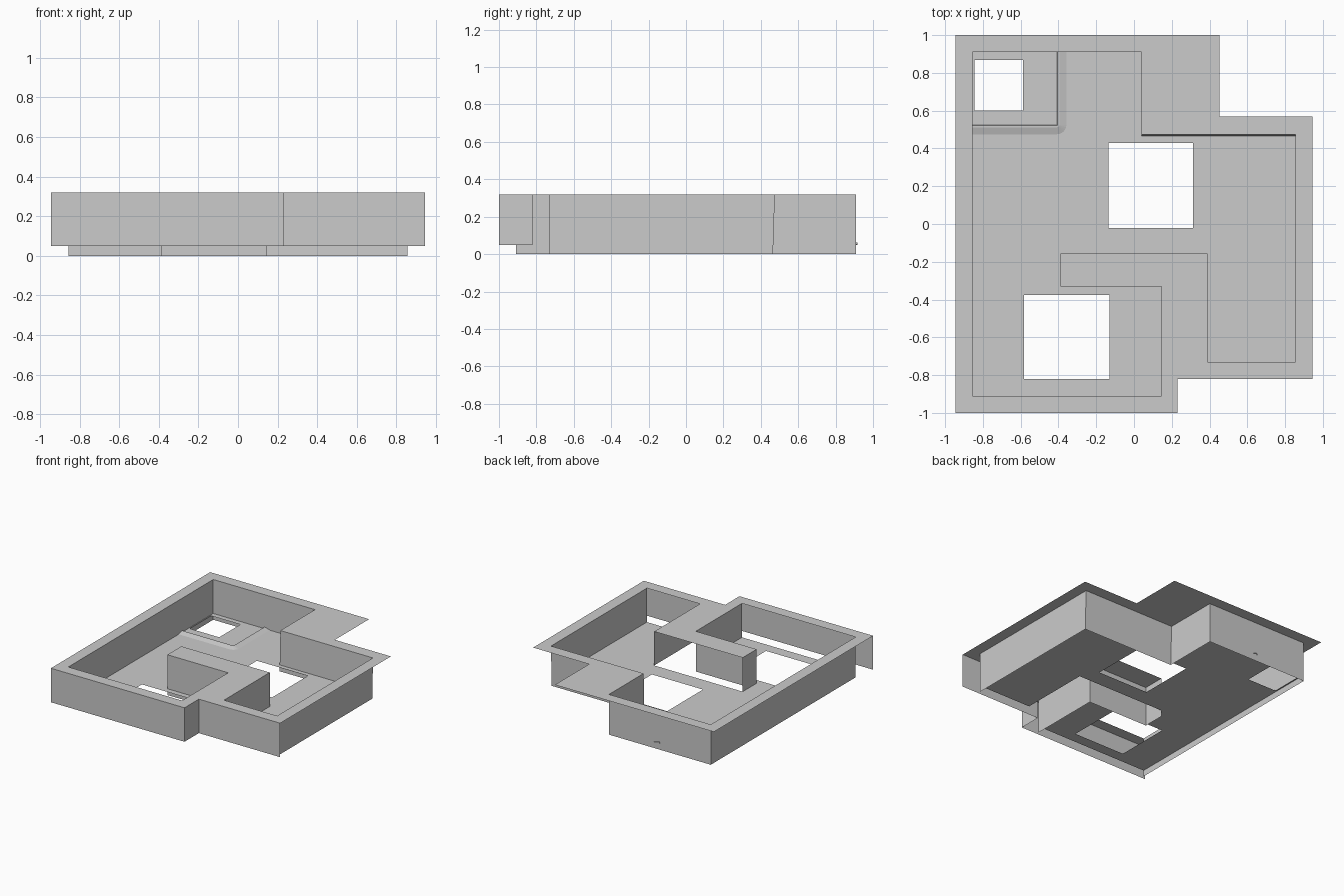
import bpy, bmesh, math

cube = bpy.data.objects.get("Cube")
if cube:
    bpy.data.objects.remove(cube, do_unlink=True)

grey = bpy.data.materials.new("plain_grey")
grey.use_nodes = True
colour = (0.6, 0.6, 0.6, 1)
grey.diffuse_color = colour
grey.node_tree.nodes["Principled BSDF"].inputs["Base Color"].default_value = colour

TOP, FLOOR, CURB = 0.32, 0.05, 0.062
STEP = 0.475


def finish(name, bm):
    mesh = bpy.data.meshes.new(name)
    bm.to_mesh(mesh)
    bm.free()
    mesh.materials.append(grey)
    obj = bpy.data.objects.new(name, mesh)
    bpy.context.collection.objects.link(obj)


def sheet(name, loops, z):
    """Flat sheet: first loop is the outline, the others are openings."""
    bm = bmesh.new()
    edges = []
    for loop in loops:
        vs = [bm.verts.new((x, y, z)) for x, y in loop]
        edges += [bm.edges.new((a, b)) for a, b in zip(vs, vs[1:] + vs[:1])]
    bmesh.ops.triangle_fill(bm, edges=edges, use_beauty=True, normal=(0, 0, 1))
    for f in bm.faces:
        f.normal_update()
        if f.normal.z < 0:
            f.normal_flip()
    finish(name, bm)


def skin(name, rows):
    """Quads between successive rows of points."""
    bm = bmesh.new()
    grid = [[bm.verts.new(p) for p in row] for row in rows]
    for r, s in zip(grid, grid[1:]):
        for i in range(len(r) - 1):
            bm.faces.new((r[i], r[i + 1], s[i + 1], s[i]))
    bmesh.ops.remove_doubles(bm, verts=bm.verts, dist=0.0001)
    finish(name, bm)


def lean(p, z):
    # the back step wall is slightly out of plumb
    x, y = p
    return (x, y - 0.01 * (1 - z / TOP)) if y == STEP else p


def walls(name, path, low):
    skin(name, [[(*lean(p, z), z) for p in path] for z in (low, TOP)])


def rect(x0, x1, y0, y1):
    return [(x0, y0), (x1, y0), (x1, y1), (x0, y1)]


# Plan outlines
outer_run = [(0.855, -0.73), (0.855, STEP), (0.04, STEP),
             (0.04, 0.91), (-0.855, 0.91), (-0.855, -0.91)]
nook_run = [(0.145, -0.91), (0.145, -0.33), (-0.39, -0.33), (-0.39, -0.155)]
side_run = [(0.388, -0.155), (0.388, -0.73)]
room = outer_run + nook_run + side_run
front_run = [(-0.945, -1), (0.23, -1), (0.23, -0.82), (0.945, -0.82)]
rim = front_run + [(0.945, 0.57), (0.453, 0.57), (0.453, 1), (-0.945, 1)]

middle_hole = rect(-0.135, 0.313, -0.02, 0.43)
front_hole = rect(-0.582, -0.13, -0.82, -0.375)
corner_hole = rect(-0.845, -0.587, 0.602, 0.868)

# Top rim, raised floor and walls; the block between the rooms is open behind
sheet("top_rim", [rim, room], TOP)
sheet("floor", [[lean(p, FLOOR) for p in room],
                middle_hole, front_hole, corner_hole], FLOOR)
walls("outer_walls", outer_run, 0)
walls("nook_walls", nook_run, 0)
walls("side_wall", side_run, FLOOR)
walls("front_skirt", front_run, FLOOR)

# Low sloping curb swept round the corner, its end poking through the back wall
profile = [(0, FLOOR), (0.003, CURB), (0.013, CURB), (0.05, FLOOR + 0.001)]
bend = [math.pi / 2 * i / 6 for i in range(7)]
rows = []
for d, z in profile:
    row = [(-0.855, 0.525 - d, z)]
    row += [(-0.408 + d * math.sin(a), 0.525 - d * math.cos(a), z) for a in bend]
    rows.append(row + [(-0.408 + d, 0.916, z)])
skin("corner_curb", rows[::-1])
